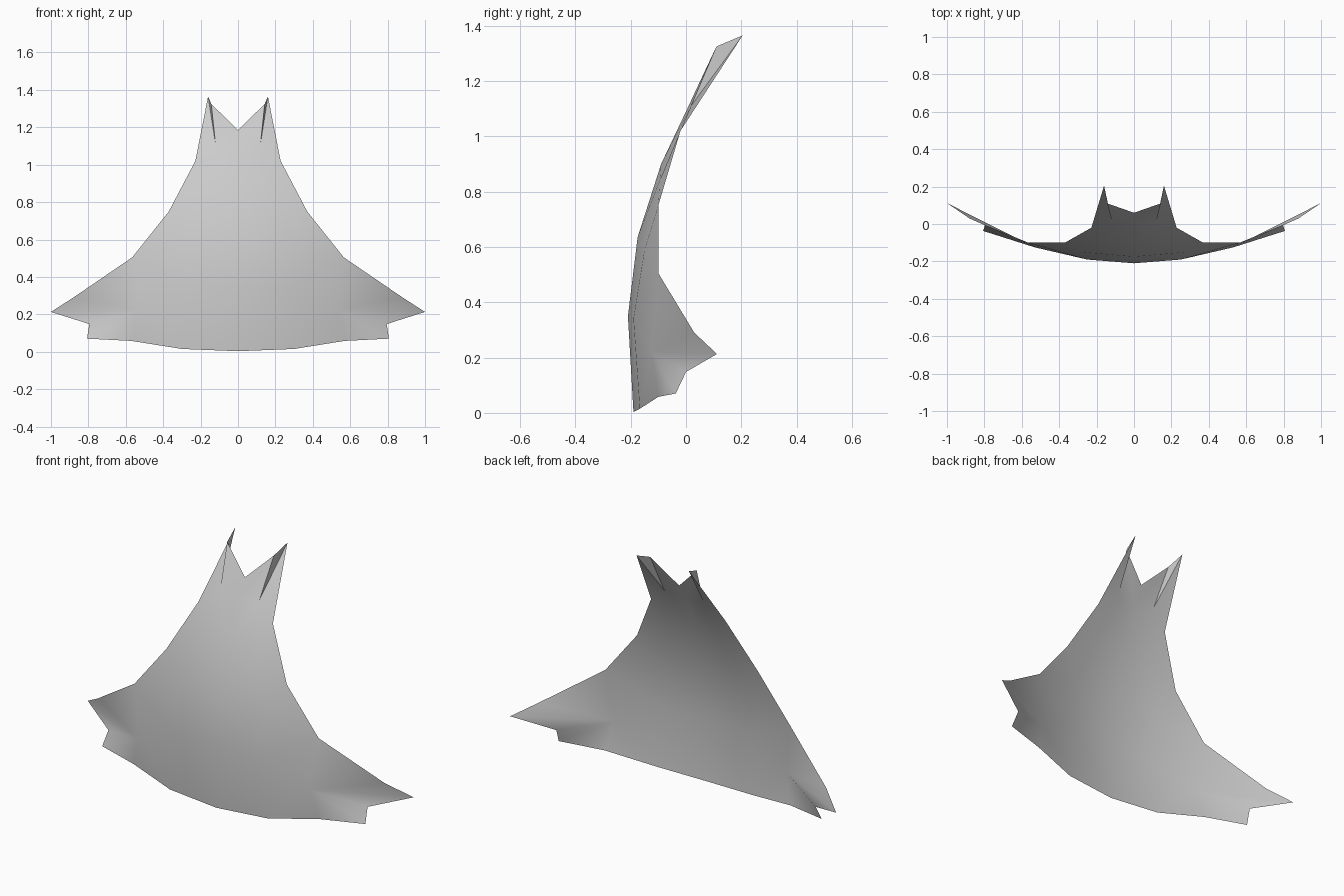
import bpy
import math

if "Cube" in bpy.data.objects:
    bpy.data.objects.remove(bpy.data.objects["Cube"])

fabric = bpy.data.materials.new("grey_fabric")
fabric.diffuse_color = (0.6, 0.6, 0.6, 1.0)
fabric.use_nodes = True
fabric.node_tree.nodes["Principled BSDF"].inputs["Base Color"].default_value = fabric.diffuse_color

# Right half of the draped sheet: rows from the hem up, centre to edge
points = {
    "a0": (0, -.19, .003), "a1": (.30, -.167, .015), "a2": (.57, -.10, .058),
    "b0": (0, -.21, .35), "b1": (.25, -.19, .34), "b2": (.53, -.125, .22), "b3": (.88, .03, .29),
    "c0": (0, -.175, .635), "c1": (.28, -.15, .59), "c2": (.565, -.10, .505),
    "d0": (0, -.09, .90), "d1": (.19, -.095, .84), "d2": (.37, -.10, .75),
    "e0": (0, 0, 1.09), "e1": (.12, .018, 1.11), "e2": (.228, -.02, 1.02),
    "f0": (0, .06, 1.185), "f1": (.143, .11, 1.325),
    "peak": (.16, .205, 1.365),
    "wing": (1.0, .112, .213), "notch": (.795, 0, .148), "flap": (.807, -.037, .07),
}
faces = [
    # draped body
    "a0 a1 b1 b0", "a1 a2 b2 b1", "b0 b1 c1 c0", "b1 b2 c2 c1",
    "c0 c1 d1 d0", "c1 c2 d2 d1", "d0 d1 e1 e0", "d1 d2 e2 e1",
    # wing corner with its folded flap
    "b2 b3 c2", "b2 wing b3", "b2 notch wing", "b2 flap notch", "a2 flap b2",
    # upper edge and pinched peak
    "e0 e1 f1 f0", "e1 peak f1", "e1 e2 peak",
]
names = list(points)
mesh = bpy.data.meshes.new("draped_sheet")
mesh.from_pydata(list(points.values()), [],
                 [[names.index(n) for n in f.split()] for f in faces])
mesh.materials.append(fabric)
sheet = bpy.data.objects.new("draped_sheet", mesh)
bpy.context.collection.objects.link(sheet)

# Smooth cloth with sharp pinches
bpy.context.view_layer.objects.active = sheet
sheet.select_set(True)
bpy.ops.object.shade_smooth_by_angle(angle=math.radians(40))

# Left half
mirror = sheet.modifiers.new("mirror", 'MIRROR')
mirror.use_clip = True
mirror.merge_threshold = 0.001
